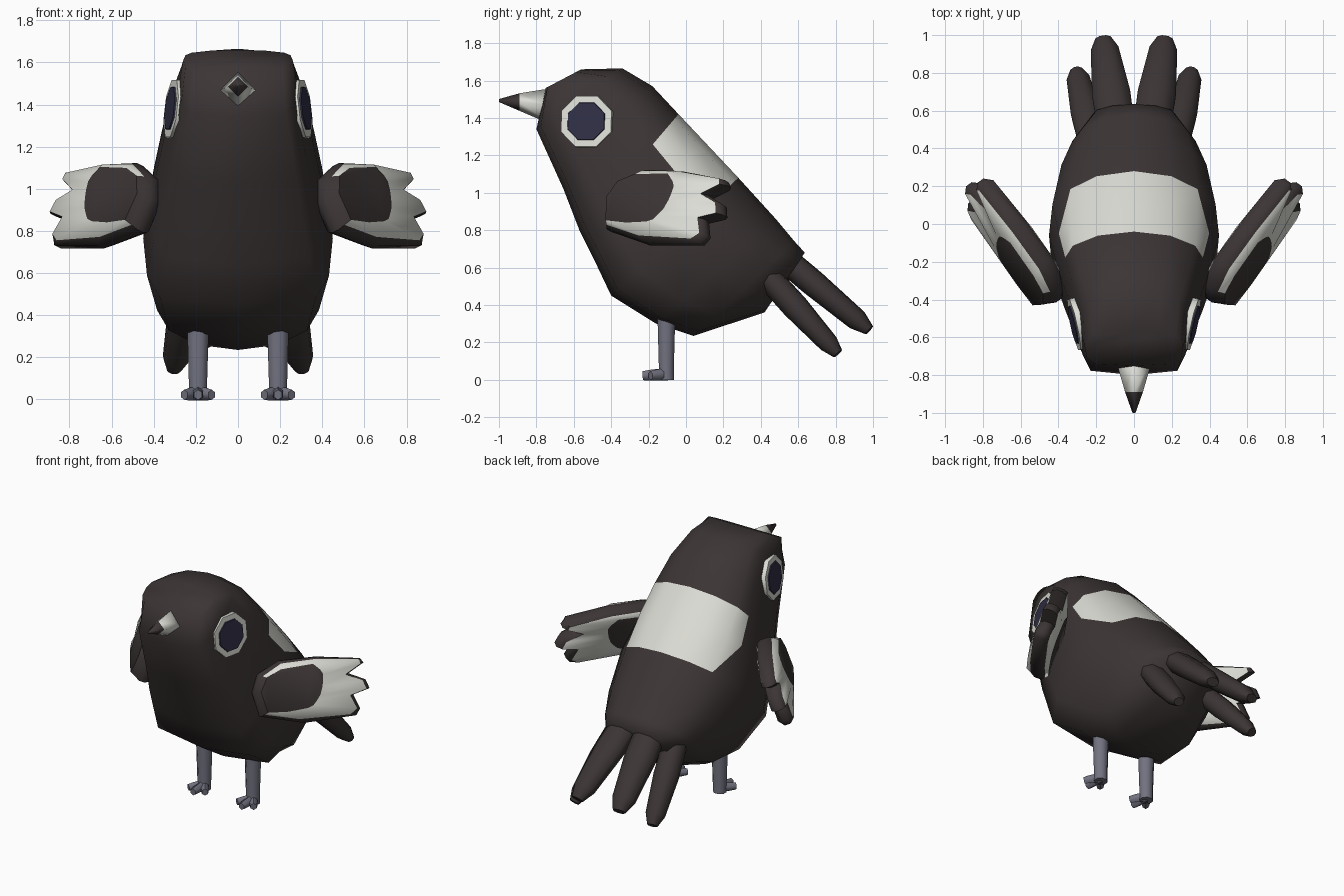
import bpy, bmesh, math
from mathutils import Vector

if "Cube" in bpy.data.objects:
    bpy.data.objects.remove(bpy.data.objects["Cube"])


def material(name, rgb):
    m = bpy.data.materials.new(name)
    m.use_nodes = True
    m.diffuse_color = (*rgb, 1)
    bsdf = next(n for n in m.node_tree.nodes if n.type == 'BSDF_PRINCIPLED')
    bsdf.inputs["Base Color"].default_value = (*rgb, 1)
    bsdf.inputs["Roughness"].default_value = 0.8
    return m


DARK = material("dark brown plumage", (0.045, 0.035, 0.035))
PALE = material("pale plumage", (0.72, 0.72, 0.67))
GREY = material("grey leg", (0.17, 0.17, 0.22))
NAVY = material("navy pupil", (0.03, 0.028, 0.06))


def loft(name, rings, mats, band_mat=None, caps=(0, 0), angle=60, split=None):
    """Skin rings of points; band_mat(j, i) picks the material of each quad,
    split(j, i) may cut a quad into a coloured and a plain triangle."""
    bm = bmesh.new()
    vs = [[bm.verts.new(p) for p in r] for r in rings]
    n = len(rings[0])
    for j in range(len(vs) - 1):
        for i in range(n):
            k = (i + 1) % n
            a, b, c, d = vs[j][i], vs[j][k], vs[j + 1][k], vs[j + 1][i]
            cut = split(j, i) if split else None
            if cut == "first":
                bm.faces.new((a, b, d)).material_index = 1
                bm.faces.new((b, c, d))
            elif cut == "second":
                bm.faces.new((a, b, c)).material_index = 1
                bm.faces.new((a, c, d))
            else:
                f = bm.faces.new((a, b, c, d))
                f.material_index = band_mat(j, i) if band_mat else 0
    bm.faces.new(vs[0][::-1]).material_index = caps[0]
    bm.faces.new(vs[-1]).material_index = caps[1]
    bmesh.ops.recalc_face_normals(bm, faces=bm.faces)
    me = bpy.data.meshes.new(name)
    bm.to_mesh(me)
    bm.free()
    for m in mats:
        me.materials.append(m)
    ob = bpy.data.objects.new(name, me)
    bpy.context.collection.objects.link(ob)
    bpy.ops.object.select_all(action='DESELECT')
    ob.select_set(True)
    bpy.context.view_layer.objects.active = ob
    bpy.ops.object.shade_smooth_by_angle(angle=math.radians(angle))


def tube(name, start, end, sections, mats, sides=8):
    """Straight tube; sections are (fraction along, half width, half height)."""
    start, end = Vector(start), Vector(end)
    d = (end - start).normalized()
    side = d.cross(Vector((0, 1, 0) if abs(d.z) > 0.95 else (0, 0, 1))).normalized()
    up = side.cross(d)
    rings = []
    for t, w, h in sections:
        c = start.lerp(end, t)
        rings.append([c + side * w * math.cos(a) + up * h * math.sin(a)
                      for a in ((i + 0.5) * math.tau / sides for i in range(sides))])
    loft(name, rings, mats)


# Body: slanted rings, each with back point, breast point (y, z), half width,
# and how full its back and belly corners are
STATIONS = [
    ((-0.56, 1.66), (-0.75, 1.56), 0.26, 1, 1),
    ((-0.34, 1.665), (-0.80, 1.34), 0.28, 1, 1),
    ((-0.18, 1.57), (-0.655, 1.02), 0.34, 1, 1),
    ((-0.04, 1.42), (-0.57, 0.80), 0.38, 1, 1),
    ((0.104, 1.267), (-0.49, 0.64), 0.415, 0.96, 1),
    ((0.28, 1.08), (-0.40, 0.45), 0.45, 0.88, 1),
    ((0.48, 0.86), (-0.16, 0.30), 0.40, 0.9, 1),
    ((0.58, 0.74), (0.04, 0.235), 0.34, 0.95, 0.7),
    ((0.635, 0.68), (0.42, 0.36), 0.23, 1, 0.8),
]
SECTION = [(0, 0), (0.5, 0.04), (0.85, 0.14), (0.96, 0.26), (1, 0.5),
           (0.96, 0.78), (0.82, 0.95), (0, 1)]
SECTION += [(-x, t) for x, t in SECTION[-2:0:-1]]
body_rings = [[(x * w * (back if t < 0.2 else belly if t > 0.9 else 1),
                a[0] + (b[0] - a[0]) * t, a[1] + (b[1] - a[1]) * t)
               for x, t in SECTION] for a, b, w, back, belly in STATIONS]
# Pale saddle across the back, narrowing towards the tail
loft("body", body_rings, [DARK, PALE], angle=100,
     band_mat=lambda j, i: int((j == 3 and i in (0, 1, 2, 11, 12, 13)) or
                               (j == 4 and i in (0, 1, 12, 13))),
     split=lambda j, i: {(4, 2): "first", (4, 11): "second"}.get((j, i)))

# Beak: four-sided cone with a dark tip
beak_rings = [[(r * math.cos(a), y, z + r * math.sin(a))
               for a in (i * math.pi / 2 for i in range(4))]
              for y, z, r in [(-0.72, 1.462, 0.097), (-0.89, 1.485, 0.047), (-1.0, 1.493, 0.008)]]
loft("beak", beak_rings, [PALE, DARK], band_mat=lambda j, i: j, caps=(0, 1), angle=100)

# Wing outline and the dark patch inside it, in wing-plane coordinates
OUTLINE = [(-.10, .03), (-.05, .14), (.105, .21), (.355, .20), (.64, .15), (.66, .12),
           (.55, .065), (.66, .01), (.68, -.05), (.565, -.075), (.60, -.17),
           (.57, -.21), (.215, -.21), (-.07, -.13)]
PATCH = [(-.07, .03), (-.02, .12), (.08, .16), (.30, .165), (.345, .12), (.36, .09),
         (.355, .05), (.345, .01), (.325, -.04), (.295, -.075), (.27, -.10),
         (.23, -.112), (.10, -.118), (-.04, -.105)]
# Width of the dark rim at each outline point
RIM = [.018] * 5 + [.03] * 6 + [.05, .05, .02]


def wing(name, s):
    o = Vector((0.465, -0.33, 0.92))
    along = Vector((0.58, 0.81, 0))
    up = Vector((-0.81 * 0.36, 0.58 * 0.36, 0.93))
    out = along.cross(up).normalized()

    def ring(points, depth):
        pts = [o + along * u + up * v + out * depth for u, v in points]
        return [(s * p.x, p.y, p.z) for p in pts]

    inset = []
    for a, b, rim in zip(OUTLINE, PATCH, RIM):
        a, b = Vector(a), Vector(b)
        inset.append(a + (b - a) * min(0.6, rim / (b - a).length))
    rings = [ring(PATCH, -0.065), ring(inset, -0.05), ring(OUTLINE, -0.02),
             ring(OUTLINE, 0.02), ring(inset, 0.05), ring(PATCH, 0.085)]
    loft(name, rings, [DARK, PALE], angle=50,
         band_mat=lambda j, i: int(j in (0, 4) and i not in (0, 13)))


for label, s in (("left", 1), ("right", -1)):
    wing(label + "_wing", s)

    # Eye: pale octagonal rim with a dark octagon on it
    n = Vector((s, -0.22, 0.12)).normalized()
    c = Vector((s * 0.303, -0.53, 1.38))
    tube(label + "_eye_rim", c - n * 0.06, c + n * 0.016,
         [(0, 0.153, 0.153), (1, 0.148, 0.148)], [PALE])
    tube(label + "_pupil", c + n * 0.015, c + n * 0.023,
         [(0, 0.11, 0.11), (1, 0.107, 0.107)], [NAVY])

    # Tail feathers
    tube(label + "_upper_tail_feather", (s * 0.09, 0.48, 0.685), (s * 0.163, 0.98, 0.265),
         [(0, 0.105, 0.073), (0.4, 0.11, 0.073), (0.87, 0.08, 0.06), (1, 0.045, 0.03)], [DARK])
    tube(label + "_lower_tail_feather", (s * 0.22, 0.43, 0.56), (s * 0.305, 0.812, 0.14),
         [(0, 0.08, 0.07), (0.4, 0.085, 0.072), (0.87, 0.066, 0.054), (1, 0.035, 0.03)], [DARK])

    # Leg and three toes
    tube(label + "_leg", (s * 0.19, -0.105, 0.36), (s * 0.19, -0.105, 0),
         [(0, 0.056, 0.052), (0.85, 0.046, 0.043), (1, 0.046, 0.043)], [GREY])
    for toe, dx, y in (("inner", -0.065, -0.19), ("middle", 0, -0.232), ("outer", 0.065, -0.19)):
        tube(f"{label}_{toe}_toe", (s * 0.19, -0.10, 0.03), (s * (0.19 + dx), y, 0.022),
             [(0, 0.028, 0.034), (0.7, 0.028, 0.029), (1, 0.022, 0.024)], [GREY], sides=6)
